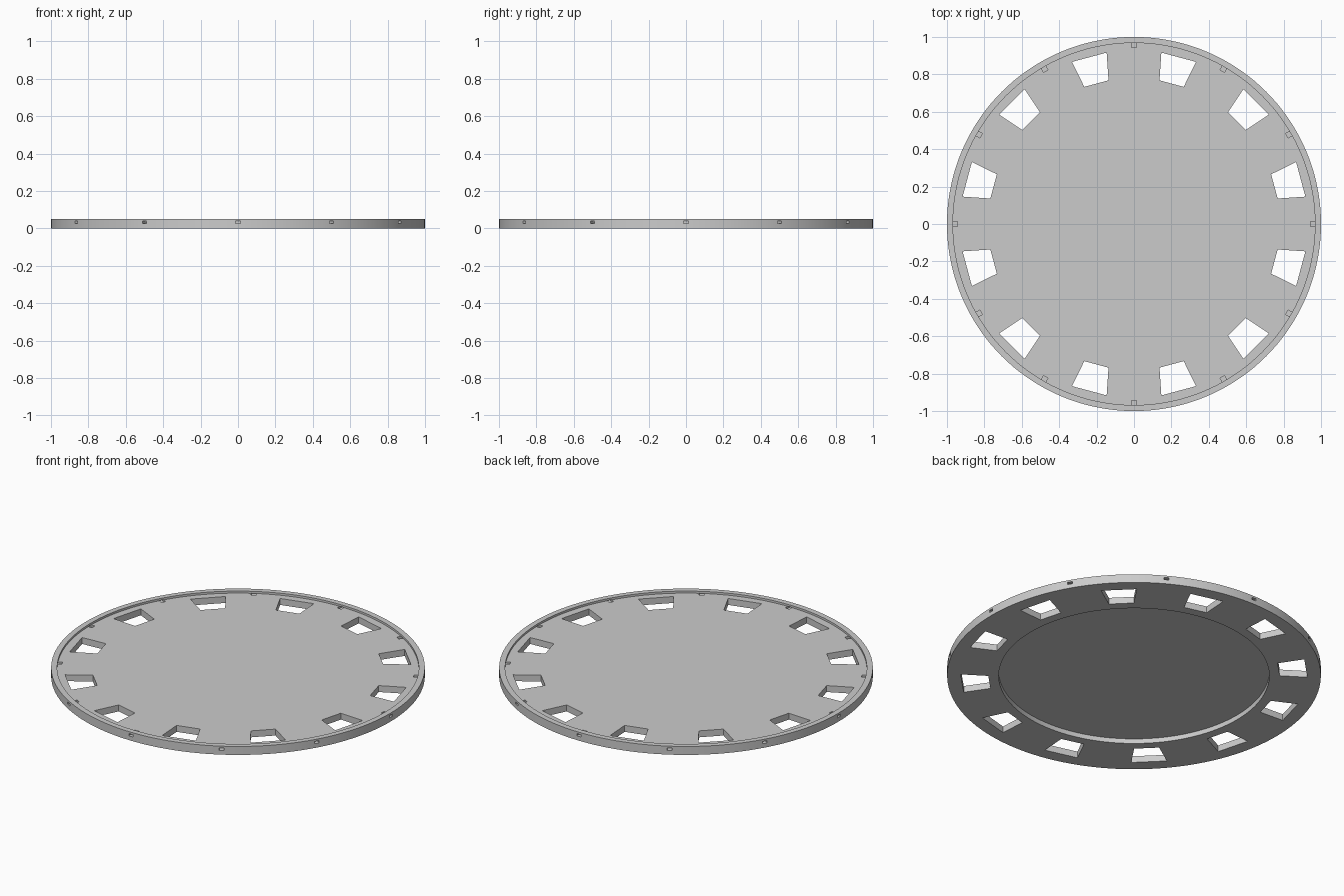
import bpy, bmesh, math
from mathutils import Matrix

cube = bpy.data.objects.get("Cube")
if cube:
    bpy.data.objects.remove(cube, do_unlink=True)

grey = bpy.data.materials.new("plain_grey")
grey.use_nodes = True
colour = (0.6, 0.6, 0.6, 1)
grey.diffuse_color = colour
grey.node_tree.nodes["Principled BSDF"].inputs["Base Color"].default_value = colour

TOP, PLATE_TOP, UNDERSIDE = 0.05, 0.038, 0.028
SEGMENTS = 144


def make_object(name, bm):
    bmesh.ops.recalc_face_normals(bm, faces=bm.faces)
    mesh = bpy.data.meshes.new(name)
    bm.to_mesh(mesh)
    bm.free()
    mesh.materials.append(grey)
    obj = bpy.data.objects.new(name, mesh)
    bpy.context.collection.objects.link(obj)
    return obj


def add_prism(bm, outline, z0, z1, angle):
    """Extrude a flat outline upward and turn it about the centre."""
    face = bm.faces.new([bm.verts.new((x, y, z0)) for x, y in outline])
    top = bmesh.ops.extrude_face_region(bm, geom=[face])["geom"]
    raised = [v for v in top if isinstance(v, bmesh.types.BMVert)]
    bmesh.ops.translate(bm, verts=raised, vec=(0, 0, z1 - z0))
    bmesh.ops.rotate(bm, verts=list(face.verts) + raised,
                     matrix=Matrix.Rotation(angle, 3, "Z"))


def ring_of_prisms(name, outline, z0, z1, offset):
    bm = bmesh.new()
    for i in range(12):
        add_prism(bm, outline, z0, z1, math.radians(30 * i + offset))
    obj = make_object(name, bm)
    obj.hide_render = True
    return obj


# Round tray: raised rim, sunken top and hollow underside
profile = [(0, UNDERSIDE), (0.724, UNDERSIDE), (0.724, 0), (1, 0),
           (1, TOP), (0.968, TOP), (0.968, PLATE_TOP), (0, PLATE_TOP)]
bm = bmesh.new()
verts = [bm.verts.new((r, 0, z)) for r, z in profile]
edges = [bm.edges.new(pair) for pair in zip(verts, verts[1:])]
bmesh.ops.spin(bm, geom=verts + edges, cent=(0, 0, 0), axis=(0, 0, 1),
               angle=math.tau, steps=SEGMENTS, use_duplicate=False)
bmesh.ops.remove_doubles(bm, verts=bm.verts, dist=0.0001)
tray = make_object("round_tray", bm)

# Tapered windows through the plate, and small slots through the rim
window = [(0.777, -0.067), (0.923, -0.096), (0.923, 0.096), (0.777, 0.067)]
slot = [(0.944, -0.0135), (1.05, -0.0135), (1.05, 0.0135), (0.944, 0.0135)]
cutters = [ring_of_prisms("window_cutters", window, -0.05, 0.1, 15),
           ring_of_prisms("slot_cutters", slot, 0.025, 0.0385, 0)]

bpy.context.view_layer.objects.active = tray
tray.select_set(True)
for cutter in cutters:
    mod = tray.modifiers.new(cutter.name, "BOOLEAN")
    mod.operation = "DIFFERENCE"
    mod.solver = "EXACT"
    mod.object = cutter
    bpy.ops.object.modifier_apply(modifier=mod.name)
    bpy.data.objects.remove(cutter, do_unlink=True)

bpy.ops.object.shade_smooth_by_angle(angle=math.radians(30))
